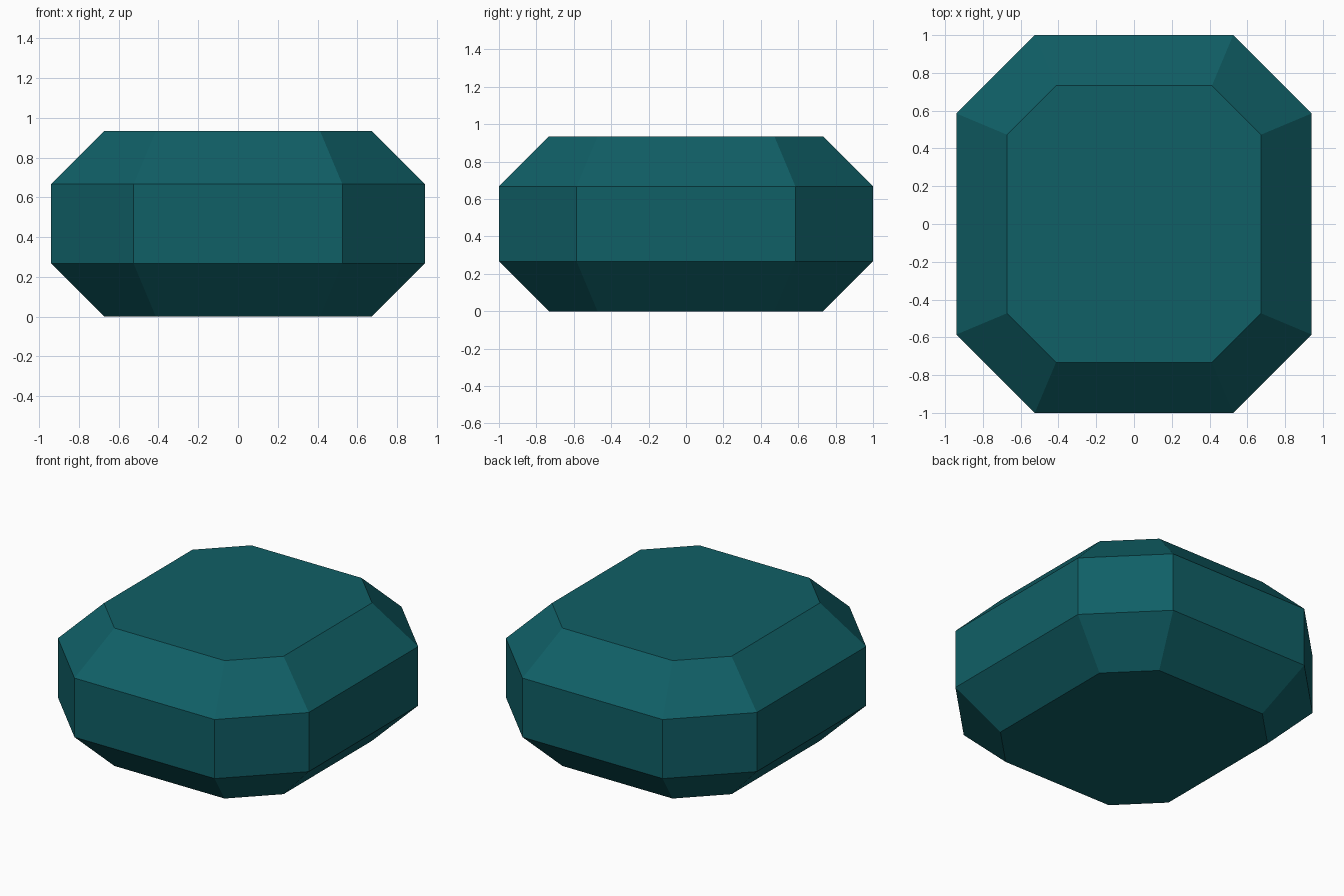
import bpy
import bmesh

cube = bpy.data.objects.get("Cube")
if cube:
    bpy.data.objects.remove(cube, do_unlink=True)

# Single dark teal colour
teal = bpy.data.materials.new("dark_teal")
teal.use_nodes = True
colour = (0.005, 0.115, 0.133, 1)
teal.diffuse_color = colour
shader = teal.node_tree.nodes["Principled BSDF"]
shader.inputs["Base Color"].default_value = colour
shader.inputs["Roughness"].default_value = 0.8


def octagon(bm, hx, hy, cut, z):
    """Ring of a rectangle with its four corners cut at 45 degrees."""
    a, b = hx - cut, hy - cut
    points = [(a, -hy), (hx, -b), (hx, b), (a, hy),
              (-a, hy), (-hx, b), (-hx, -b), (-a, -hy)]
    return [bm.verts.new((x, y, z)) for x, y in points]


# Cut gem: straight girdle with bevelled crown and base
wide, narrow = (0.94, 1.0, 0.415), (0.673, 0.733, 0.26)
levels = [(narrow, 0), (wide, 0.267), (wide, 0.667), (narrow, 0.934)]
bm = bmesh.new()
rings = [octagon(bm, *size, z) for size, z in levels]
for low, high in zip(rings, rings[1:]):
    for i in range(len(low)):
        j = (i + 1) % len(low)
        bm.faces.new((low[i], low[j], high[j], high[i]))
bm.faces.new(rings[0][::-1])
bm.faces.new(rings[-1])
bmesh.ops.recalc_face_normals(bm, faces=bm.faces)

mesh = bpy.data.meshes.new("cut_gem")
bm.to_mesh(mesh)
bm.free()
mesh.materials.append(teal)
gem = bpy.data.objects.new("cut_gem", mesh)
bpy.context.collection.objects.link(gem)
